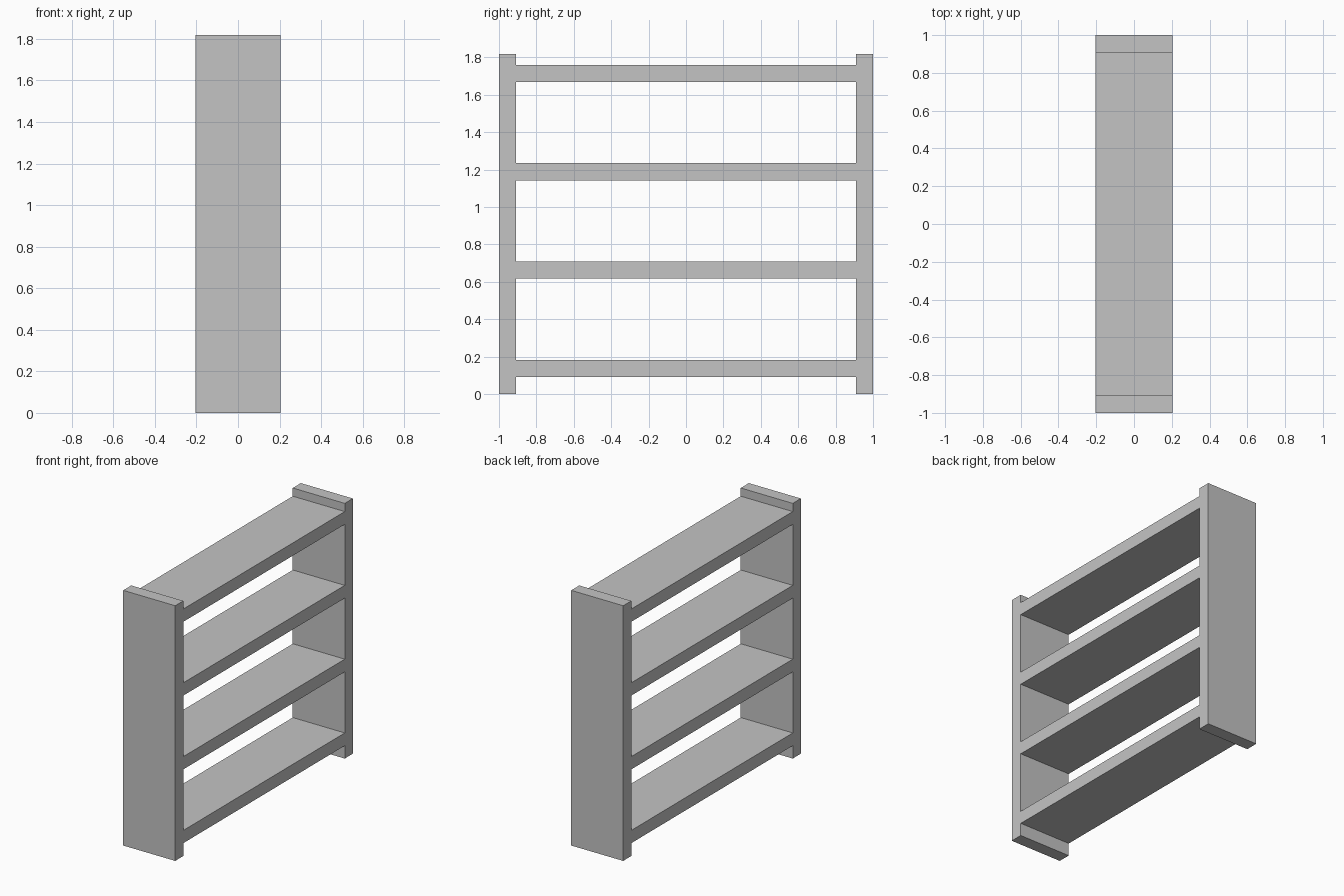
import bpy

cube = bpy.data.objects.get("Cube")
if cube:
    bpy.data.objects.remove(cube, do_unlink=True)

# Overall proportions
LENGTH, DEPTH, HEIGHT = 2.0, 0.41, 1.818
BOARD = 0.091
LOWEST, HIGHEST = 0.137, 1.714
SHELVES = 4

grey = bpy.data.materials.new("plain_grey")
grey.use_nodes = True
colour = (0.55, 0.55, 0.55, 1)
grey.diffuse_color = colour
grey.node_tree.nodes["Principled BSDF"].inputs["Base Color"].default_value = colour


def board(name, centre, size):
    bpy.ops.mesh.primitive_cube_add(size=1, location=centre)
    obj = bpy.context.object
    obj.name = name
    obj.scale = size
    bpy.ops.object.transform_apply(location=False, rotation=False, scale=True)
    obj.data.materials.append(grey)
    return obj


# Upright end panels
for name, side in (("front_end_panel", -1), ("back_end_panel", 1)):
    y = side * (LENGTH - BOARD) / 2
    board(name, (0, y, HEIGHT / 2), (DEPTH, BOARD, HEIGHT))

# Evenly spaced shelves between the panels
step = (HIGHEST - LOWEST) / (SHELVES - 1)
for i in range(SHELVES):
    board(f"shelf_{i + 1}", (0, 0, LOWEST + i * step),
          (DEPTH, LENGTH - 2 * BOARD, BOARD))
